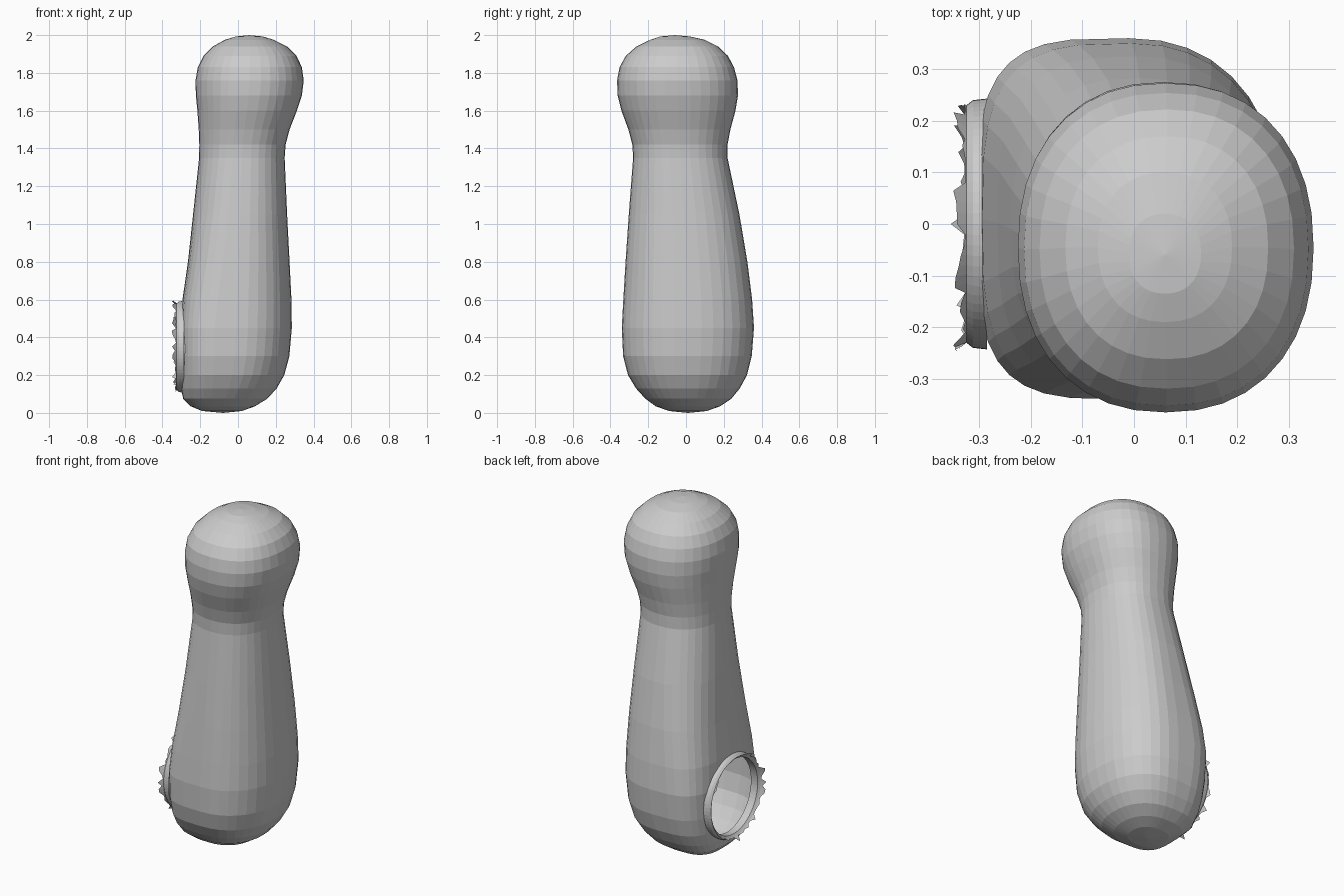
import bpy, bmesh, math, random

if "Cube" in bpy.data.objects:
    bpy.data.objects.remove(bpy.data.objects["Cube"])

random.seed(4)
SIDES = 36
HOLE_Z, HOLE_R = 0.35, 0.228

# Body sections: z, x min, x max, y min, y max
SECTIONS = [
    (0.010, -0.19, 0.02, -0.09, 0.11),
    (0.035, -0.25, 0.09, -0.16, 0.18),
    (0.075, -0.29, 0.155, -0.215, 0.24),
    (0.13, -0.302, 0.205, -0.265, 0.285),
    (0.20, -0.305, 0.245, -0.307, 0.323),
    (0.30, -0.305, 0.272, -0.333, 0.348),
    (0.45, -0.305, 0.285, -0.34, 0.36),
    (0.60, -0.294, 0.283, -0.332, 0.35),
    (0.80, -0.265, 0.273, -0.32, 0.325),
    (1.05, -0.238, 0.26, -0.303, 0.283),
    (1.35, -0.206, 0.247, -0.28, 0.22),
    (1.42, -0.205, 0.252, -0.284, 0.22),
    (1.50, -0.208, 0.273, -0.305, 0.235),
    (1.60, -0.215, 0.312, -0.342, 0.262),
    (1.68, -0.223, 0.338, -0.362, 0.275),
    (1.76, -0.225, 0.348, -0.365, 0.273),
    (1.83, -0.213, 0.338, -0.352, 0.254),
    (1.89, -0.183, 0.31, -0.319, 0.222),
    (1.94, -0.133, 0.26, -0.262, 0.17),
    (1.975, -0.07, 0.19, -0.19, 0.10),
    (1.993, -0.01, 0.13, -0.135, 0.02),
]


def spow(v, p):
    return math.copysign(abs(v) ** p, v)


def make_object(name, bm):
    bmesh.ops.recalc_face_normals(bm, faces=bm.faces)
    me = bpy.data.meshes.new(name)
    bm.to_mesh(me)
    bm.free()
    ob = bpy.data.objects.new(name, me)
    bpy.context.collection.objects.link(ob)
    return ob


def bridge(bm, a, b):
    n = len(a)
    for i in range(n):
        bm.faces.new((a[i], a[(i + 1) % n], b[(i + 1) % n], b[i]))


def section(bm, z, x0, x1, y0, y1):
    """Rounded section, squarer on the side that carries the opening."""
    cx, cy, a, b = (x0 + x1) / 2, (y0 + y1) / 2, (x1 - x0) / 2, (y1 - y0) / 2
    square = 1.5 * max(0, 1 - abs(z - 0.4) / 0.8)
    ring = []
    for i in range(SIDES):
        t = math.tau * i / SIDES
        c, s = math.cos(t), math.sin(t)
        p = 2 / (2.25 + (square if c < 0 else 0))
        ring.append(bm.verts.new((cx + a * spow(c, p), cy + b * spow(s, p), z)))
    return ring


# Body
bm = bmesh.new()
rings = [section(bm, *s) for s in SECTIONS]
for a, b in zip(rings, rings[1:]):
    bridge(bm, a, b)
for ring, pole in ((rings[0], (-0.08, 0.01, 0)), (rings[-1], (0.06, -0.06, 2))):
    tip = bm.verts.new(pole)
    for i in range(SIDES):
        bm.faces.new((ring[i], ring[(i + 1) % SIDES], tip))
body = make_object("body_shell", bm)

# Round opening in the -x side
bm = bmesh.new()
loops = []
for x in (-0.6, -0.1):
    loops.append([bm.verts.new((x, HOLE_R * math.cos(math.tau * i / 48),
                                HOLE_Z + HOLE_R * math.sin(math.tau * i / 48)))
                  for i in range(48)])
    bm.faces.new(loops[-1])
bridge(bm, *loops)
cutter = make_object("opening_cutter", bm)
mod = body.modifiers.new("opening", 'BOOLEAN')
mod.operation, mod.object, mod.solver = 'DIFFERENCE', cutter, 'EXACT'
dg = bpy.context.evaluated_depsgraph_get()
body.data = bpy.data.meshes.new_from_object(body.evaluated_get(dg))
body.modifiers.clear()
bpy.data.objects.remove(cutter)

# Remove the plug walls so the shell is hollow
bm = bmesh.new()
bm.from_mesh(body.data)
plug = [f for f in bm.faces if f.calc_center_median().x < 0 and
        all(math.hypot(v.co.y, v.co.z - HOLE_Z) < HOLE_R + 0.001 for v in f.verts)]
bmesh.ops.delete(bm, geom=plug, context='FACES')
bm.to_mesh(body.data)
bm.free()

# Collar around the opening with a ragged outer fringe
N = 72
bm = bmesh.new()


def collar_loop(x, r, jag=None):
    loop = []
    for i in range(N):
        t = math.tau * i / N
        k = jag[i] if jag else 0
        rr = r + 0.022 * k
        loop.append(bm.verts.new((x - 0.028 * k, rr * math.cos(t),
                                  HOLE_Z + rr * math.sin(t))))
    return loop


jag = [random.random() ** 2.5 for _ in range(N)]
loops = [collar_loop(-0.285, 0.243), collar_loop(-0.312, 0.24),
         collar_loop(-0.325, 0.23), collar_loop(-0.315, 0.218),
         collar_loop(-0.27, 0.22)]
for a, b in zip(loops, loops[1:]):
    bridge(bm, a, b)
bridge(bm, loops[2], collar_loop(-0.327, 0.232, jag))
make_object("opening_rim", bm)
